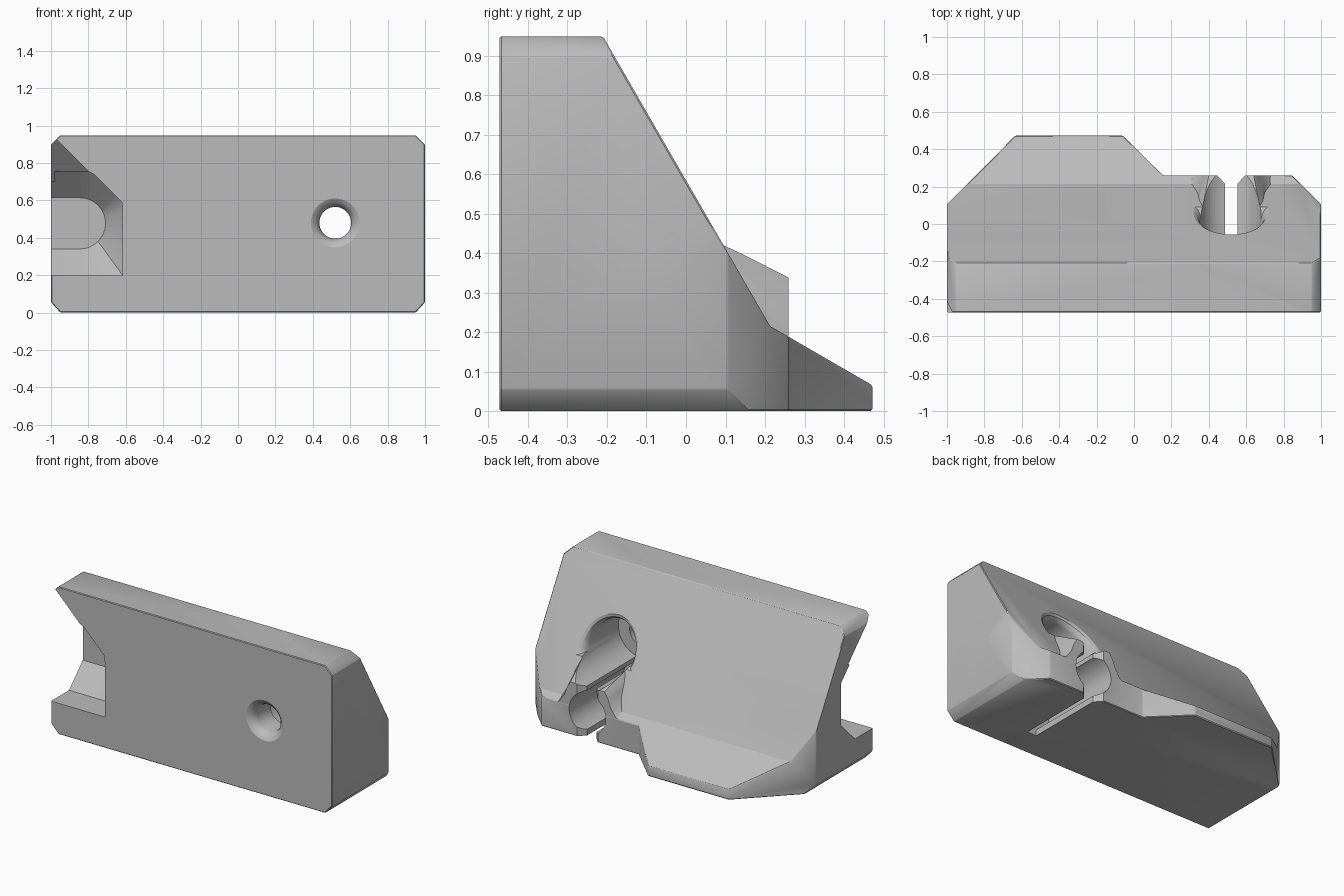
import bpy, bmesh
from math import sin, cos, pi, radians

old = bpy.data.objects.get("Cube")
if old:
    bpy.data.objects.remove(old, do_unlink=True)

grey = bpy.data.materials.new("plain grey")
grey.use_nodes = True
COLOUR = (0.5, 0.5, 0.5, 1)
grey.diffuse_color = COLOUR
grey.node_tree.nodes["Principled BSDF"].inputs["Base Color"].default_value = COLOUR


def loft(name, sections):
    """Capped solid through rings that have equal point counts."""
    bm = bmesh.new()
    rings = [[bm.verts.new(p) for p in s] for s in sections]
    n = len(rings[0])
    for a, b in zip(rings, rings[1:]):
        for i in range(n):
            j = (i + 1) % n
            bm.faces.new((a[i], a[j], b[j], b[i]))
    bm.faces.new(rings[0])
    bm.faces.new(rings[-1])
    bmesh.ops.recalc_face_normals(bm, faces=bm.faces)
    mesh = bpy.data.meshes.new(name)
    bm.to_mesh(mesh)
    bm.free()
    mesh.materials.append(grey)
    ob = bpy.data.objects.new(name, mesh)
    bpy.context.collection.objects.link(ob)
    return ob


def prism(name, pts, axis, lo, hi):
    """Extrude a 2D outline along one axis."""
    def place(p, t):
        q = list(p)
        q.insert("xyz".index(axis), t)
        return q
    return loft(name, [[place(p, t) for p in pts] for t in (lo, hi)])


def circle(r, y, x=0.52, z=0.48, n=48):
    return [(x + r * cos(2 * pi * i / n), y, z + r * sin(2 * pi * i / n)) for i in range(n)]


def apply(ob, mod):
    bpy.context.view_layer.objects.active = ob
    bpy.ops.object.modifier_apply(modifier=mod.name)


def combine(ob, other, operation):
    m = ob.modifiers.new("join", "BOOLEAN")
    m.operation, m.solver, m.object = operation, "EXACT", other
    apply(ob, m)
    bpy.data.objects.remove(other, do_unlink=True)


# Body: plan outline trimmed by its side profile and front outline
body = prism("wedge_body", [(-1, -.472), (1, -.472), (1, .105), (.845, .26), (.155, .26),
                            (-.06, .472), (-.635, .472), (-1, .105)], "z", 0, 1)
side = [(-.472, 0), (.472, 0), (.472, .065), (.213, .215), (-.21, .948), (-.472, .948)]
combine(body, prism("side_trim", side, "x", -1.1, 1.1), "INTERSECT")
front = [(-.95, 0), (.95, 0), (1, .055), (1, .898), (.95, .948),
         (-.95, .948), (-1, .898), (-1, .055)]
combine(body, prism("front_trim", front, "y", -.6, .6), "INTERSECT")
bevel = body.modifiers.new("edge chamfer", "BEVEL")
bevel.width, bevel.segments, bevel.limit_method = .014, 1, "ANGLE"
bevel.angle_limit = radians(35)
apply(body, bevel)

# Flared clip boss at the back
CX = .52
wall = [(.28, .05), (.25, .16), (.2, .195), (.165, .245), (.145, .3), (.12, .338)]
root = [(.3, .1), (.27, .26), (.23, .32), (.2, .37), (.185, .42), (.165, .455)]


def boss_ring(half, y):
    return [(CX + w, y, z) for w, z in half] + [(CX - w, y, z) for w, z in reversed(half)]


combine(body, loft("clip_boss", [boss_ring(root, .03), boss_ring(wall, .259)]), "UNION")

# Through hole with a rounded front mouth
mouth = [(.15, -.5), (.132, -.473), (.112, -.462), (.096, -.445), (.085, -.415), (.085, -.25)]
combine(body, loft("through_hole", [circle(r, y) for r, y in mouth]), "DIFFERENCE")

# Rear recess, lower clip channel and slit
combine(body, loft("rear_recess", [circle(.165, -.29), circle(.165, .6)]), "DIFFERENCE")
combine(body, loft("clip_channel", [circle(.13, -.29, z=.165), circle(.13, .6, z=.165)]),
        "DIFFERENCE")
slit = [(-.033, -.29), (.033, -.29), (.033, .215), (.085, .27), (-.085, .27), (-.033, .215)]
combine(body, prism("clip_slit", [(CX + x, y) for x, y in slit], "z", -.1, .42), "DIFFERENCE")


# Softened rim of the recess where it meets the slope
def rim(r, depth):
    arc = [radians(-15 + 210 * i / 32) for i in range(33)]
    pts = [(CX + r * cos(a), .48 + r * sin(a)) for a in arc]
    return [(x, -.21 + (.948 - z) / 1.732 - depth, z) for x, z in pts]


combine(body, loft("recess_rim", [rim(.163, .07), rim(.171, .035), rim(.184, .012),
                                  rim(.205, -.002), rim(.215, -.03)]), "DIFFERENCE")

# Side notch: rounded slot that flares open toward the front
arc = [radians(-90 + 180 * i / 16) for i in range(17)]
inner = [(-1.1, .34)] + [(-.845 + .137 * cos(a), .477 + .137 * sin(a)) for a in arc] + [(-1.1, .614)]


def flare(p):
    # Outer outline: square lower corner, cut upper corner
    x, z = p
    if x < -1:
        return (x, .2 if z < .4 else .755)
    u, v = (x + .845) / .137, (z - .477) / .137
    grow = 1 / max(abs(u), abs(v))
    ox, oz = -.845 + .228 * u * grow, .477 + .278 * v * grow
    over = ox + oz + .03
    return (ox - max(over, 0) / 2, oz - max(over, 0) / 2)


outer = [flare(p) for p in inner]
combine(body, loft("side_notch", [[(x, y, z) for x, z in ring] for ring, y in
                                  ((inner, -.15), (outer, -.29), (outer, -.6))]), "DIFFERENCE")


# Slanted corner cut above the notch
def corner(z):
    edge = -.515 - z
    return [(-1.2, -.6, z), (edge + .6, -.6, z), (-1.2, edge + 1.2, z)]


combine(body, loft("corner_cut", [corner(.7), corner(1.05)]), "DIFFERENCE")

bpy.ops.object.select_all(action="DESELECT")
body.select_set(True)
bpy.context.view_layer.objects.active = body
bpy.ops.object.shade_smooth_by_angle(angle=radians(28))
